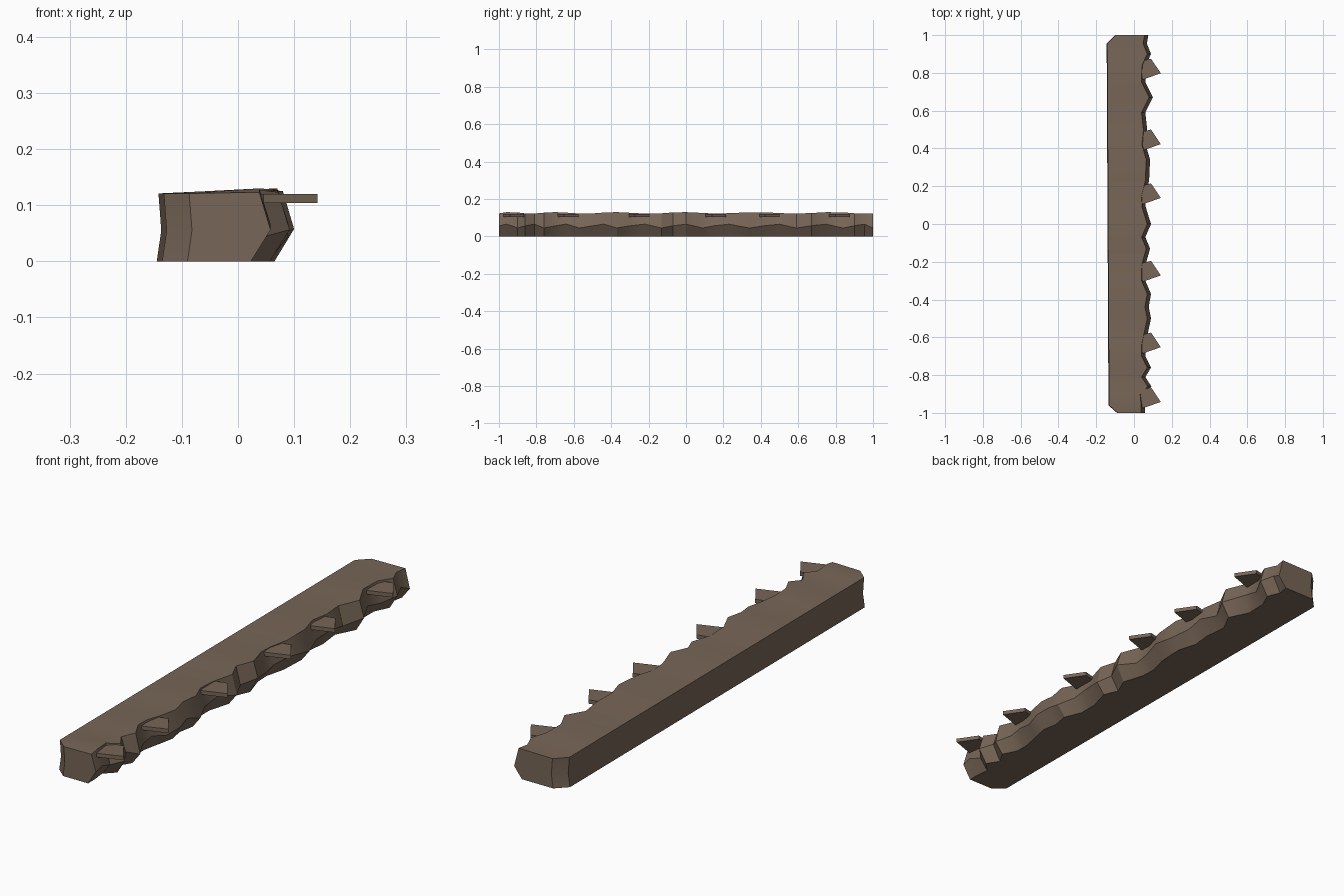
import bpy, bmesh, math

cube = bpy.data.objects.get("Cube")
if cube:
    bpy.data.objects.remove(cube, do_unlink=True)

# One earthy brown for everything
brown = bpy.data.materials.new("earth brown")
brown.use_nodes = True
colour = (0.185, 0.132, 0.095, 1)
brown.diffuse_color = colour
bsdf = brown.node_tree.nodes["Principled BSDF"]
bsdf.inputs["Base Color"].default_value = colour
bsdf.inputs["Roughness"].default_value = 0.9


def finish(name, bm, smooth):
    bmesh.ops.recalc_face_normals(bm, faces=bm.faces)
    mesh = bpy.data.meshes.new(name)
    bm.to_mesh(mesh)
    bm.free()
    mesh.materials.append(brown)
    obj = bpy.data.objects.new(name, mesh)
    bpy.context.collection.objects.link(obj)
    if smooth:
        bpy.ops.object.select_all(action='DESELECT')
        obj.select_set(True)
        bpy.context.view_layer.objects.active = obj
        bpy.ops.object.shade_smooth_by_angle(angle=math.radians(30))
    return obj


# Ledge body: (y, ridge x) stations along the ragged edge
stations = [
    (-1, .058), (-.96, .058), (-.9, .052), (-.86, .092), (-.81, .06), (-.76, .09),
    (-.7, .06), (-.64, .06), (-.57, .075), (-.5, .09), (-.44, .078), (-.37, .09),
    (-.3, .06), (-.22, .06), (-.13, .085), (-.07, .06), (0, .09), (.09, .062),
    (.15, .06), (.23, .08), (.34, .085), (.42, .062), (.5, .07), (.59, .06),
    (.67, .1), (.75, .06), (.84, .062), (.9, .09), (.955, .068), (1, .076)]

bm = bmesh.new()
rings = []
for i, (y, ridge) in enumerate(stations):
    left = -.14 - .005 * y + (.045 if abs(y) == 1 else 0)
    ridge_z = .056 + .012 * math.sin(i * 2.1)
    top_z = .126 + .004 * math.sin(i * 1.3) if abs(y) < 1 else .123
    section = [(left, 0), (left + .008, .055), (left + .003, .121),
               (ridge - .02, top_z), (ridge, ridge_z), (ridge - .035, 0)]
    rings.append([bm.verts.new((x, y, z)) for x, z in section])
for a, b in zip(rings, rings[1:]):
    for k in range(len(a)):
        n = (k + 1) % len(a)
        bm.faces.new((a[k], a[n], b[n], b[k]))
bm.faces.new(rings[0])
bm.faces.new(rings[-1])
finish("ledge_body", bm, True)

# Flat pointed slabs sticking out of the ragged edge
outline = [(.03, .06), (.09, .075), (.142, -.002), (.045, -.036)]
for number, y in enumerate((-.94, -.65, -.27, .14, .425, .8)):
    bm = bmesh.new()
    base = bm.faces.new([bm.verts.new((x, y + dy, .104)) for x, dy in outline])
    grown = bmesh.ops.extrude_face_region(bm, geom=[base])["geom"]
    bmesh.ops.translate(bm, vec=(0, 0, .016),
                        verts=[g for g in grown if isinstance(g, bmesh.types.BMVert)])
    finish(f"stone_slab_{number + 1}", bm, False)
